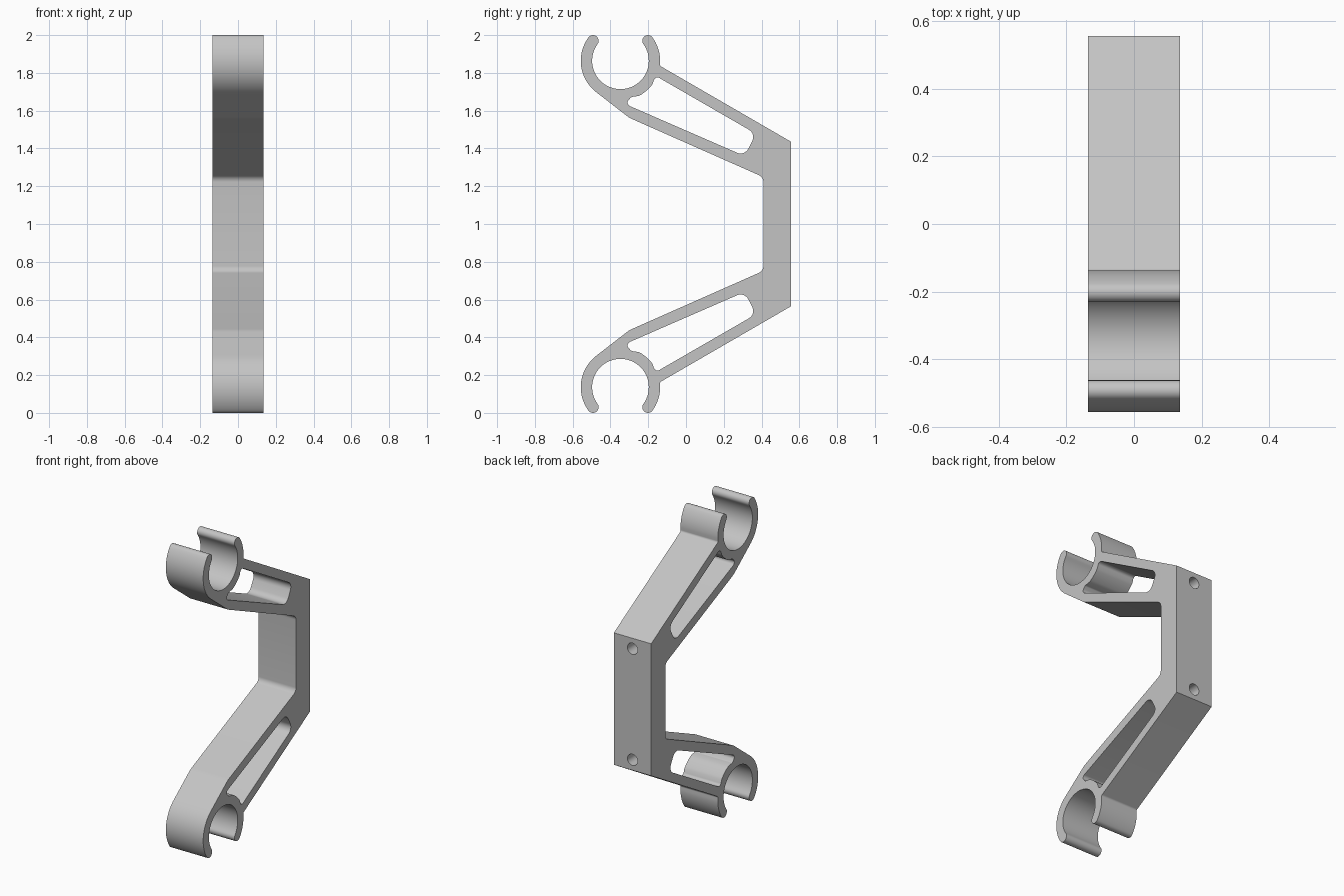
import bpy, bmesh
from math import sin, cos, tan, radians, pi
from mathutils import Vector, Matrix

if "Cube" in bpy.data.objects:
    bpy.data.objects.remove(bpy.data.objects["Cube"], do_unlink=True)

HALF_WIDTH = 0.136
CLIP = Vector((-0.347, 1.864))   # centre of the upper clip, as (y, z)
OUTER, INNER, MID, TIP = 0.21, 0.15, 0.18, 0.03


def polar(centre, radius, degrees):
    a = radians(degrees)
    return centre + radius * Vector((cos(a), sin(a)))


def arc(centre, radius, start, end, steps):
    return [(polar(centre, radius, start + (end - start) * i / steps), 0)
            for i in range(steps + 1)]


def corner(y, z, radius=0):
    return [(Vector((y, z)), radius)]


def mirror(path):
    return [(Vector((p.x, 2 - p.y)), r) for p, r in reversed(path)]


def fillet(path, steps=8):
    """Round every corner of a closed path that has a radius."""
    points = []
    for i, (p, r) in enumerate(path):
        if r == 0:
            points.append(p)
            continue
        a = (path[i - 1][0] - p).normalized()
        b = (path[(i + 1) % len(path)][0] - p).normalized()
        half = a.angle(b) / 2
        centre = p + (a + b).normalized() * r / sin(half)
        start = p + a * r / tan(half) - centre
        end = p + b * r / tan(half) - centre
        sweep = start.angle(end)
        for k in range(steps + 1):
            t = k / steps
            points.append(centre + (start * sin((1 - t) * sweep)
                                    + end * sin(t * sweep)) / sin(sweep))
    return points


# Upper half of the outline: inner elbow, underside, clip, top edge, back corner
upper = (corner(0.41, 1.248, 0.04)
         + corner(-0.30, 1.562, 0.12)
         + arc(CLIP, OUTER, 234, 144, 20)
         + arc(polar(CLIP, MID, 144), TIP, 144, -36, 12)[1:]
         + arc(CLIP, INNER, 144, 396, 48)[1:]
         + arc(polar(CLIP, MID, 36), TIP, 216, 36, 12)[1:]
         + arc(CLIP, OUTER, 36, 0, 8)[1:]
         + corner(-0.139, 1.838, 0.015)
         + corner(0.557, 1.435))

# Slot through the upper arm
slot = (arc(CLIP, OUTER, -62, -36, 6)
        + corner(-0.162, 1.785, 0.02)
        + corner(0.37, 1.478, 0.045)
        + corner(0.31, 1.36, 0.045)
        + corner(-0.322, 1.635, 0.02)
        + corner(-0.29, 1.672, 0.015))

# Bracket body: fill the outline around both slots and extrude across x
bm = bmesh.new()
for loop in (upper + mirror(upper), slot, mirror(slot)):
    verts = [bm.verts.new((-HALF_WIDTH, p.x, p.y)) for p in fillet(loop)]
    for i, v in enumerate(verts):
        bm.edges.new((verts[i - 1], v))
bmesh.ops.triangle_fill(bm, edges=bm.edges[:], use_beauty=True)
extruded = bmesh.ops.extrude_face_region(bm, geom=bm.faces[:], use_keep_orig=True)
moved = [g for g in extruded["geom"] if isinstance(g, bmesh.types.BMVert)]
bmesh.ops.translate(bm, verts=moved, vec=(2 * HALF_WIDTH, 0, 0))
bmesh.ops.recalc_face_normals(bm, faces=bm.faces[:])
mesh = bpy.data.meshes.new("bracket")
bm.to_mesh(mesh)
bm.free()
bracket = bpy.data.objects.new("bracket", mesh)
bpy.context.collection.objects.link(bracket)

grey = bpy.data.materials.new("light grey")
grey.use_nodes = True
grey.diffuse_color = (0.55, 0.55, 0.55, 1)
grey.node_tree.nodes["Principled BSDF"].inputs["Base Color"].default_value = (0.55, 0.55, 0.55, 1)
mesh.materials.append(grey)

# Blind screw holes in the back face
bpy.context.view_layer.objects.active = bracket
bracket.select_set(True)
for z in (0.634, 1.366):
    cut = bmesh.new()
    bmesh.ops.create_cone(cut, cap_ends=True, segments=32, radius1=0.037,
                          radius2=0.037, depth=0.3,
                          matrix=Matrix.Translation((0, 0.55, z)) @ Matrix.Rotation(pi / 2, 4, "X"))
    cut_mesh = bpy.data.meshes.new("screw_hole_cutter")
    cut.to_mesh(cut_mesh)
    cut.free()
    cut_mesh.materials.append(grey)
    cutter = bpy.data.objects.new("screw_hole_cutter", cut_mesh)
    cutter.hide_render = True
    bpy.context.collection.objects.link(cutter)
    mod = bracket.modifiers.new("screw_hole", "BOOLEAN")
    mod.operation = "DIFFERENCE"
    mod.solver = "EXACT"
    mod.object = cutter
    bpy.ops.object.modifier_apply(modifier=mod.name)
    bpy.data.objects.remove(cutter, do_unlink=True)

bpy.ops.object.select_all(action="DESELECT")
bracket.select_set(True)
bpy.ops.object.shade_smooth_by_angle(angle=radians(30))
